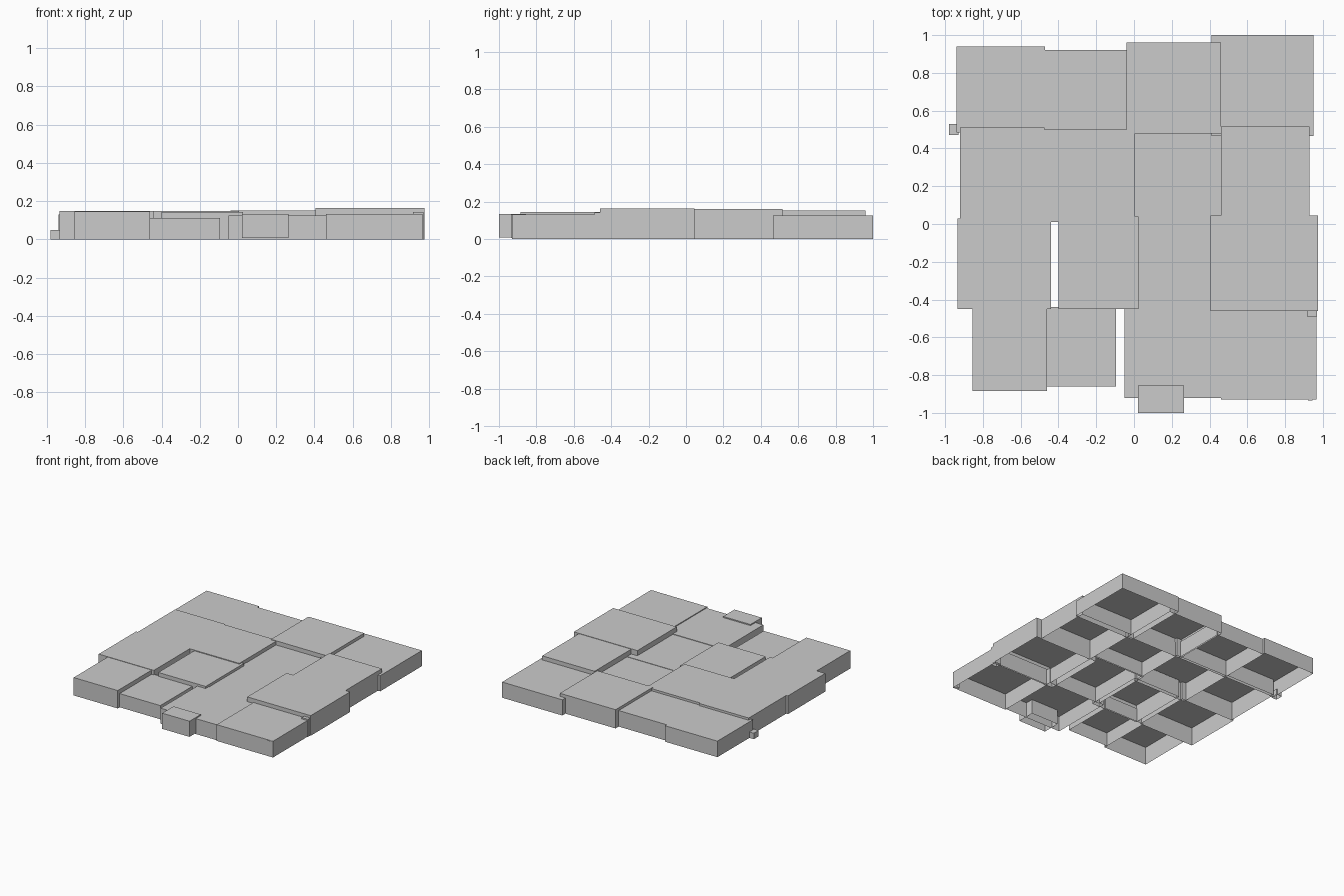
import bpy, bmesh
from mathutils import Matrix, Vector


def shell(name, x0, x1, y0, y1, top, base=0.0):
    """Thin-walled box with an open underside."""
    bm = bmesh.new()
    bmesh.ops.create_cube(bm, size=1)
    size = Vector((x1 - x0, y1 - y0, top - base))
    centre = Vector(((x0 + x1) / 2, (y0 + y1) / 2, (top + base) / 2))
    bm.transform(Matrix.Translation(centre) @ Matrix.Diagonal((*size, 1)))
    bm.normal_update()
    bmesh.ops.delete(bm, geom=[f for f in bm.faces if f.normal.z < -0.5],
                     context='FACES_ONLY')
    mesh = bpy.data.meshes.new(name)
    bm.to_mesh(mesh)
    bm.free()
    bpy.context.collection.objects.link(bpy.data.objects.new(name, mesh))


# Four rows of slabs, back to front: x range, y range, height
rows = {
    "back_row": [(-0.94, -0.47, 0.485, 0.94, 0.13), (-0.475, -0.03, 0.48, 0.92, 0.13),
                 (-0.04, 0.46, 0.48, 0.96, 0.152), (0.41, 0.95, 0.465, 1.0, 0.127)],
    "mid_back_row": [(-0.92, -0.475, 0.025, 0.51, 0.148), (-0.475, 0.005, 0.01, 0.50, 0.148),
                     (0.0, 0.465, 0.09, 0.485, 0.118), (0.46, 0.93, 0.04, 0.515, 0.16)],
    "mid_front_row": [(-0.935, -0.44, -0.45, 0.03, 0.148), (-0.40, 0.025, -0.45, 0.04, 0.142),
                      (-0.01, 0.46, -0.415, 0.10, 0.121), (0.405, 0.975, -0.46, 0.045, 0.163)],
    "front_row": [(-0.855, -0.46, -0.885, -0.445, 0.145), (-0.46, -0.095, -0.86, -0.44, 0.111),
                  (-0.05, 0.465, -0.92, -0.41, 0.125), (0.46, 0.965, -0.93, -0.45, 0.132)],
}
for row, slabs in rows.items():
    for i, s in enumerate(slabs):
        shell(f"{row}_slab_{i + 1}", *s)

# Small projecting blocks around the rim
shell("front_step", 0.02, 0.265, -1.0, -0.855, 0.134, 0.007)
shell("left_block", -0.98, -0.93, 0.47, 0.53, 0.048)
shell("right_block", 0.915, 0.97, -0.49, -0.44, 0.143)
shell("corner_block", 0.92, 0.945, -0.935, -0.91, 0.13, 0.005)
